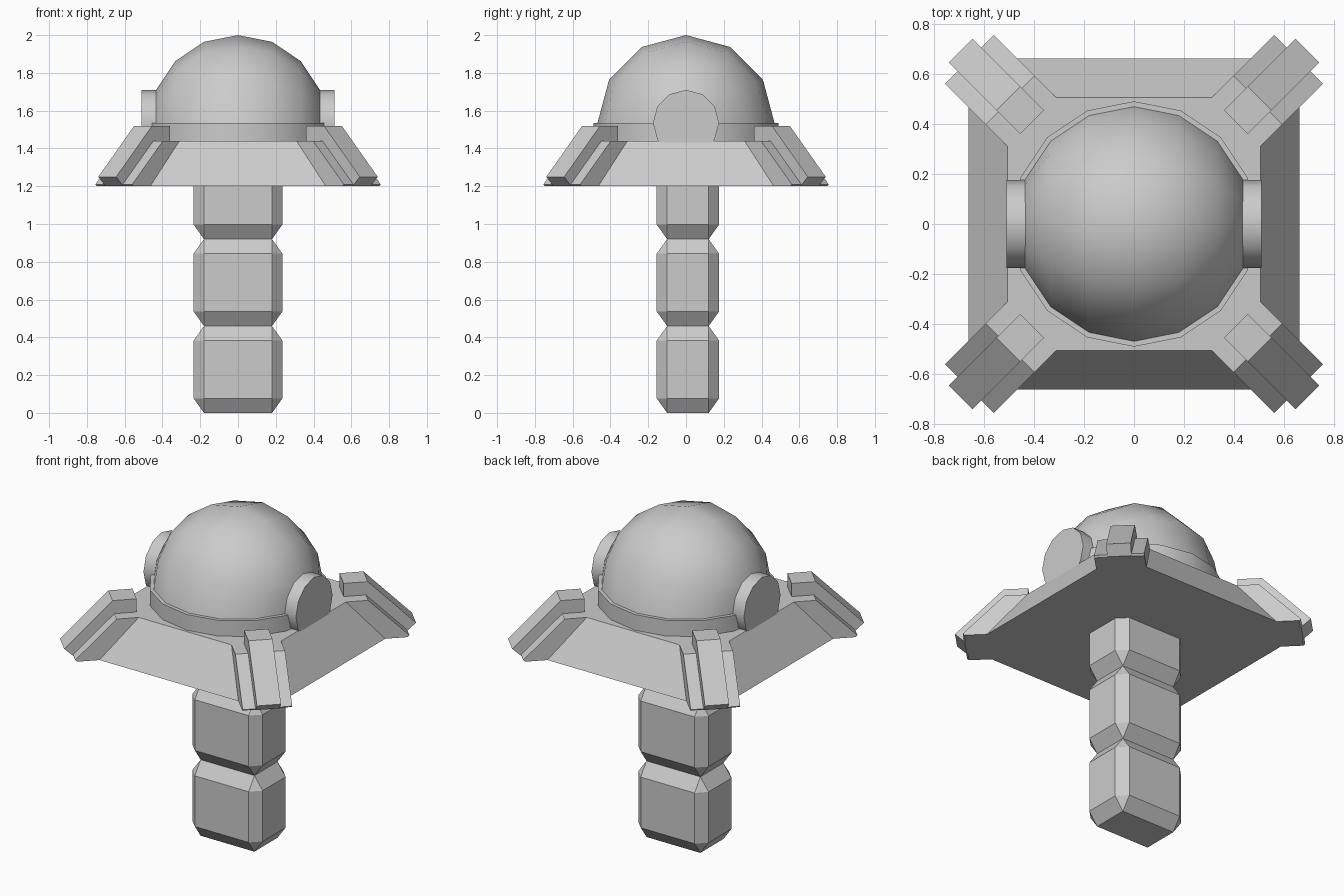
import bpy, bmesh, math
from mathutils import Matrix, Vector

if "Cube" in bpy.data.objects:
    bpy.data.objects.remove(bpy.data.objects["Cube"])

grey = bpy.data.materials.new("plain_grey")
grey.diffuse_color = (0.6, 0.6, 0.6, 1)
grey.use_nodes = True
grey.node_tree.nodes["Principled BSDF"].inputs["Base Color"].default_value = grey.diffuse_color


def finish(bm, name, smooth=False):
    bmesh.ops.recalc_face_normals(bm, faces=bm.faces)
    me = bpy.data.meshes.new(name)
    bm.to_mesh(me)
    bm.free()
    me.materials.append(grey)
    ob = bpy.data.objects.new(name, me)
    bpy.context.collection.objects.link(ob)
    if smooth:
        bpy.ops.object.select_all(action='DESELECT')
        ob.select_set(True)
        bpy.context.view_layer.objects.active = ob
        bpy.ops.object.shade_smooth_by_angle(angle=math.radians(40))
    return ob


def loft(bm, lower, upper):
    """Closed solid between two matching loops."""
    a = [bm.verts.new(p) for p in lower]
    b = [bm.verts.new(p) for p in upper]
    bm.faces.new(a)
    bm.faces.new(b)
    n = len(a)
    for i in range(n):
        j = (i + 1) % n
        bm.faces.new((a[i], a[j], b[j], b[i]))


def octagon(half, cut, z):
    pts = []
    for k in range(4):
        rot = Matrix.Rotation(k * math.pi / 2, 3, 'Z')
        pts += [rot @ Vector((half, -cut, z)), rot @ Vector((half, cut, z))]
    return pts


# Post: three stacked chamfered blocks
for i in range(3):
    bm = bmesh.new()
    bmesh.ops.create_cube(bm, size=1)
    bmesh.ops.scale(bm, verts=bm.verts, vec=(0.47, 0.33, 0.33))
    bmesh.ops.bevel(bm, geom=bm.edges[:], offset=0.055, segments=1,
                    affect='EDGES', offset_type='OFFSET')
    bmesh.ops.scale(bm, verts=bm.verts, vec=(1, 1, 0.46 / 0.33))
    bmesh.ops.translate(bm, verts=bm.verts, vec=(0, 0.01, 0.23 + 0.46 * i))
    finish(bm, f"post_block_{i + 1}")

# Sloped base plate with cut corners
bm = bmesh.new()
loft(bm, octagon(0.66, 0.465, 1.2), octagon(0.505, 0.31, 1.44))
finish(bm, "base_plate")

# Corner braces: a wide rib with a narrow raised rib on it
wide = [(0.5, 1.2), (0.92, 1.2), (0.93, 1.21), (0.70, 1.44), (0.5, 1.44)]
narrow = [(0.576, 1.2), (0.926, 1.2), (0.979, 1.25), (0.71, 1.52), (0.576, 1.52)]
for k in range(4):
    rot = Matrix.Rotation(math.radians(45 + 90 * k), 3, 'Z')
    for name, prof, w in (("wide_rib", wide, 0.138), ("narrow_rib", narrow, 0.067)):
        bm = bmesh.new()
        loft(bm, [rot @ Vector((r, -w, z)) for r, z in prof],
             [rot @ Vector((r, w, z)) for r, z in prof])
        finish(bm, f"{name}_{k + 1}")

# Collar under the dome
bm = bmesh.new()
bmesh.ops.create_cone(bm, cap_ends=True, segments=16, radius1=0.49, radius2=0.49, depth=0.095)
bmesh.ops.translate(bm, verts=bm.verts, vec=(0, 0, 1.4875))
finish(bm, "collar", True)

# Dome: upper half of a sphere with its poles on the x axis
bm = bmesh.new()
bmesh.ops.create_uvsphere(bm, u_segments=12, v_segments=8, radius=0.47,
                          matrix=Matrix.Rotation(math.pi / 2, 4, 'Y'))
bmesh.ops.bisect_plane(bm, geom=bm.verts[:] + bm.edges[:] + bm.faces[:], dist=1e-4,
                       plane_co=(0, 0, 0), plane_no=(0, 0, 1), clear_inner=True)
bmesh.ops.translate(bm, verts=bm.verts, vec=(0, 0, 1.53))
finish(bm, "dome", True)

# Side discs
for side, sx in (("left", -1), ("right", 1)):
    bm = bmesh.new()
    bmesh.ops.create_cone(bm, cap_ends=True, segments=12, radius1=0.175, radius2=0.175,
                          depth=0.09, matrix=Matrix.Translation((sx * 0.465, 0, 1.535))
                          @ Matrix.Rotation(math.pi / 2, 4, 'Y'))
    finish(bm, f"{side}_disc", True)
